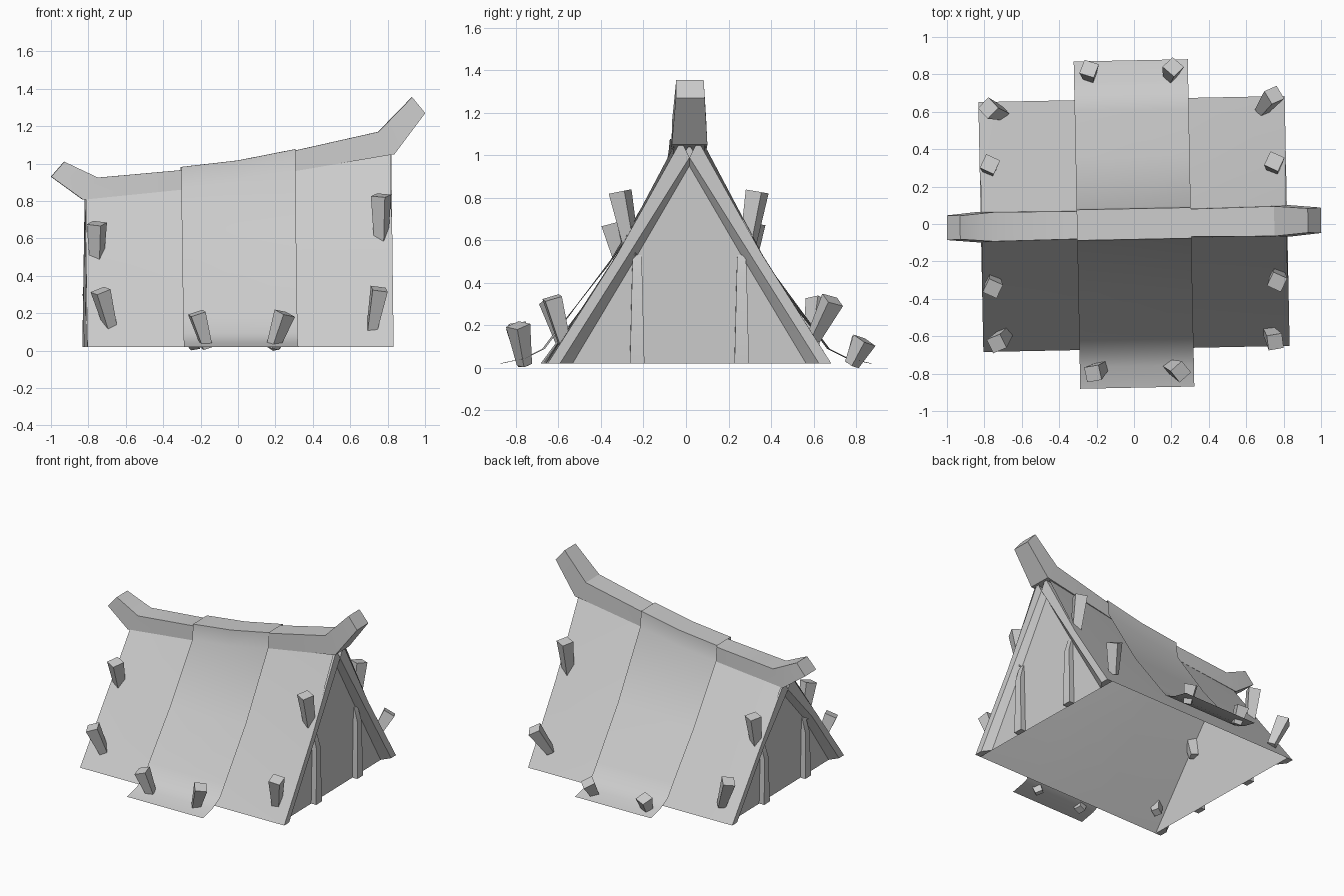
import bpy, bmesh, math
from mathutils import Vector, Matrix

cube = bpy.data.objects.get("Cube")
if cube:
    bpy.data.objects.remove(cube, do_unlink=True)

grey = bpy.data.materials.new("plain_grey")
grey.use_nodes = True
colour = (0.6, 0.6, 0.6, 1)
grey.diffuse_color = colour
grey.node_tree.nodes["Principled BSDF"].inputs["Base Color"].default_value = colour

TURN = Matrix.Rotation(math.radians(1.15), 4, 'Z')  # the tent stands slightly askew


def finish(name, bm, turn=True):
    bmesh.ops.recalc_face_normals(bm, faces=bm.faces)
    if turn:
        bm.transform(TURN)
    mesh = bpy.data.meshes.new(name)
    bm.to_mesh(mesh)
    bm.free()
    mesh.materials.append(grey)
    obj = bpy.data.objects.new(name, mesh)
    bpy.context.collection.objects.link(obj)
    bpy.ops.object.select_all(action='DESELECT')
    obj.select_set(True)
    bpy.context.view_layer.objects.active = obj
    bpy.ops.object.shade_smooth_by_angle(angle=math.radians(32))
    return obj


def loft(name, rings, solid=True):
    """Skin successive sections; solid sections are closed loops with end caps."""
    bm = bmesh.new()
    rows = [[bm.verts.new(p) for p in ring] for ring in rings]
    n = len(rows[0])
    for a, b in zip(rows, rows[1:]):
        for i in range(n if solid else n - 1):
            j = (i + 1) % n
            bm.faces.new((a[i], a[j], b[j], b[i]))
    if solid:
        bm.faces.new(rows[0])
        bm.faces.new(rows[-1])
    return finish(name, bm)


# Stations along the tent: x, eave-bend height, roof top height
HALF = 0.815
STATIONS = [(-HALF, 0.45, 0.82), (-0.305, 0.47, 0.87), (0, 0.48, 0.905),
            (0.305, 0.50, 0.965), (HALF, 0.53, 1.05)]
GROUND = 0.02

# Roof slopes, front and back
for side, label in ((-1, "front"), (1, "back")):
    loft(label + "_roof", [[(x, side * 0.668, GROUND), (x, side * 0.345, mid),
                            (x, side * 0.07, top)] for x, mid, top in STATIONS], False)

# Ridge beam with upturned ends: top x, top z, bottom x, bottom z, half width
beam = [(-0.93, 1.01, -1.0, 0.93, 0.066), (-0.75, 0.925, -0.83, 0.807, 0.082),
        (-0.305, 0.965, -0.305, 0.86, 0.078), (0, 1.005, 0, 0.9, 0.075),
        (0.305, 1.07, 0.305, 0.96, 0.078), (0.75, 1.17, 0.835, 1.05, 0.084),
        (0.93, 1.355, 1.0, 1.27, 0.068)]
loft("ridge_beam", [[(tx, -w * 0.95, tz), (tx, w * 0.95, tz), (bx, w, bz), (bx, -w, bz)]
                    for tx, tz, bx, bz, w in beam])

# Cloth band laid over the ridge and flared out at the ground
band = []
for x, mid, top in STATIONS[1:4]:
    half = [(0.875, GROUND), (0.76, 0.045), (0.67, 0.09), (0.61, 0.17), (0.36, mid + 0.01),
            (0.092, top), (0.082, top + 0.112)]
    band.append([(x, -y, z) for y, z in half] + [(x, y, z) for y, z in reversed(half)])
loft("cloth_band", band, False)

# Gable ends: wall, rafters and posts
for end, label in ((-1, "low"), (1, "high")):
    _, mid, top = STATIONS[0 if end < 0 else -1]
    face, back = end * (HALF + 0.004), end * 0.775
    bm = bmesh.new()
    outline = [(-0.61, GROUND), (0.61, GROUND), (0.31, mid), (0, top), (-0.31, mid)]
    bm.faces.new([bm.verts.new((back, y, z)) for y, z in outline])
    finish(label + "_end_wall", bm)

    for side in (-1, 1):
        outer = [(0.668, GROUND), (0.343, mid), (0.04, top + 0.02)]
        inner = [(0.61, GROUND), (0.288, mid), (0, top - 0.06)]
        bevel = [(0.55, GROUND), (0.245, mid), (0, top - 0.1)]
        loft(label + "_end_rafter",
             [[(face, side * o[0], o[1]), (face, side * i[0], i[1]),
               (back, side * b[0], b[1]), (back, side * o[0], o[1])]
              for o, i, b in zip(outer, inner, bevel)])
        post = []
        for z, w, out in ((GROUND, 0.034, 0.04), (mid - 0.1, 0.024, 0.035), (mid, 0.02, 0.005)):
            y = side * 0.246
            x = back + end * out
            post.append([(back, y - w, z), (x, y - w, z), (x, y + w, z), (back, y + w, z)])
        loft(label + "_end_post", post)


# Wooden stakes, from head to tip
def stake(head, tip):
    head, tip = Vector(head), Vector(tip)
    axis = head - tip
    bm = bmesh.new()
    bmesh.ops.create_cone(bm, cap_ends=True, segments=4, radius1=0.036, radius2=0.058,
                          depth=axis.length)
    bm.transform(Matrix.Translation((head + tip) / 2) @ axis.to_track_quat('Z', 'Y').to_matrix().to_4x4()
                 @ Matrix.Rotation(0.35, 4, 'Z'))
    finish("stake", bm, False)


for head, tip in (
        ((-0.755, -0.345, 0.68), (-0.755, -0.28, 0.43)),
        ((0.765, -0.31, 0.83), (0.765, -0.25, 0.53)),
        ((-0.77, 0.32, 0.68), (-0.77, 0.28, 0.43)),
        ((0.75, 0.335, 0.83), (0.75, 0.28, 0.51)),
        ((-0.735, -0.64, 0.32), (-0.675, -0.57, 0.1)),
        ((0.755, -0.63, 0.33), (0.715, -0.57, 0.11)),
        ((-0.78, 0.62, 0.32), (-0.7, 0.59, 0.11)),
        ((0.75, 0.69, 0.32), (0.68, 0.6, 0.14)),
        ((-0.22, -0.8, 0.2), (-0.165, -0.76, 0.015)),
        ((0.25, -0.79, 0.2), (0.185, -0.76, 0.015)),
        ((-0.24, 0.83, 0.13), (-0.235, 0.78, 0.015)),
        ((0.21, 0.84, 0.13), (0.19, 0.78, 0.015))):
    stake(head, tip)
